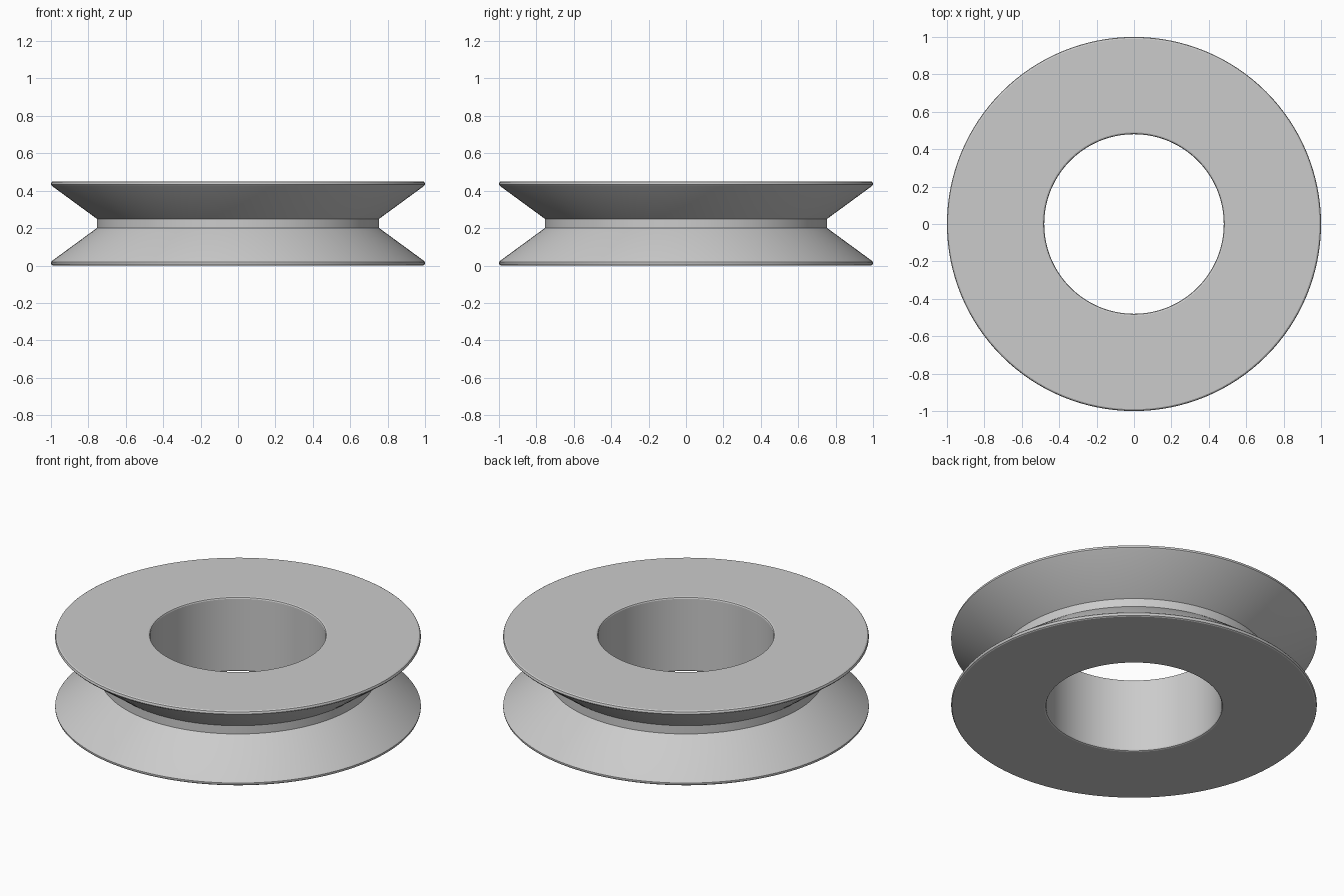
import bpy, bmesh, math

cube = bpy.data.objects.get("Cube")
if cube:
    bpy.data.objects.remove(cube, do_unlink=True)

SEGMENTS = 128
HEIGHT = 0.45
BORE, GROOVE, RIM = 0.48, 0.755, 1.0

# Plain grey material
grey = bpy.data.materials.new("plain_grey")
grey.use_nodes = True
colour = (0.6, 0.6, 0.6, 1)
grey.diffuse_color = colour
grey.node_tree.nodes["Principled BSDF"].inputs["Base Color"].default_value = colour

# Lower half of the cross-section (radius, height), from bore to groove
lower = [(BORE, 0.01), (BORE + 0.003, 0.003), (BORE + 0.01, 0)]
lower += [(RIM - 0.01, 0), (RIM - 0.003, 0.004), (RIM, 0.012),
          (RIM, 0.018), (RIM - 0.006, 0.025), (GROOVE, 0.2)]
profile = lower + [(r, HEIGHT - z) for r, z in reversed(lower)]

# Spin the closed cross-section into a grooved wheel
bm = bmesh.new()
rings = []
for i in range(SEGMENTS):
    a = 2 * math.pi * i / SEGMENTS
    rings.append([bm.verts.new((r * math.cos(a), r * math.sin(a), z))
                  for r, z in profile])
count = len(profile)
for i, ring in enumerate(rings):
    nxt = rings[(i + 1) % SEGMENTS]
    for j in range(count):
        k = (j + 1) % count
        bm.faces.new((ring[j], nxt[j], nxt[k], ring[k]))
bmesh.ops.recalc_face_normals(bm, faces=bm.faces)

mesh = bpy.data.meshes.new("grooved_wheel")
bm.to_mesh(mesh)
bm.free()
mesh.materials.append(grey)
wheel = bpy.data.objects.new("grooved_wheel", mesh)
bpy.context.collection.objects.link(wheel)

# Smooth the round surfaces, keep the rim and groove edges crisp
bpy.ops.object.select_all(action="DESELECT")
wheel.select_set(True)
bpy.context.view_layer.objects.active = wheel
bpy.ops.object.shade_smooth_by_angle(angle=math.radians(20))
